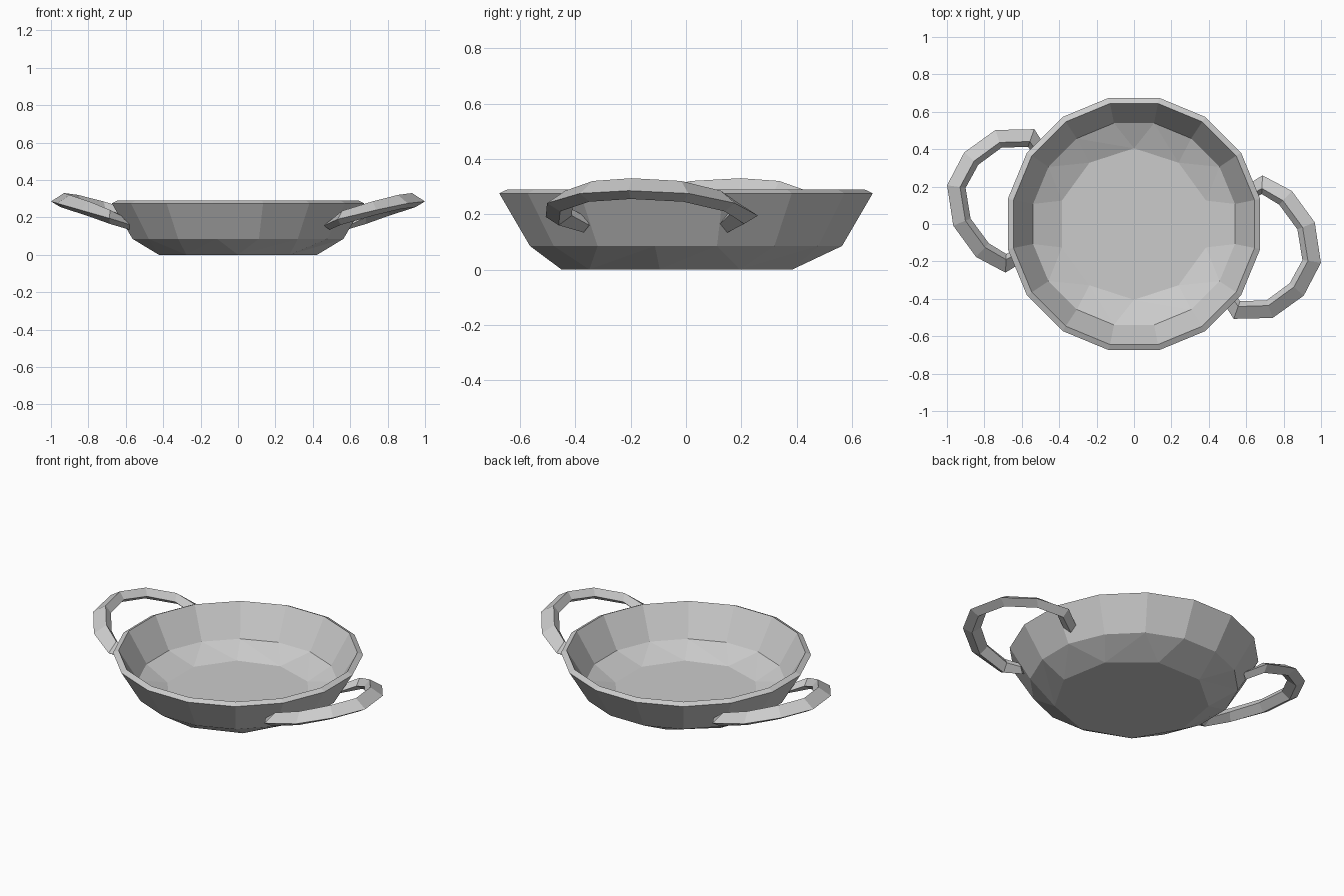
import bpy, bmesh
from math import cos, sin, pi, radians
from mathutils import Vector, Matrix

if "Cube" in bpy.data.objects:
    bpy.data.objects.remove(bpy.data.objects["Cube"])

COLOUR = (0.6, 0.6, 0.6, 1)
grey = bpy.data.materials.new("plain grey")
grey.use_nodes = True
grey.diffuse_color = COLOUR
grey.node_tree.nodes["Principled BSDF"].inputs["Base Color"].default_value = COLOUR


def finish(bm, name):
    bmesh.ops.recalc_face_normals(bm, faces=bm.faces)
    mesh = bpy.data.meshes.new(name)
    bm.to_mesh(mesh)
    bm.free()
    mesh.materials.append(grey)
    obj = bpy.data.objects.new(name, mesh)
    bpy.context.collection.objects.link(obj)
    return obj


def ring(bm, radius, z, sides, start, y=0):
    """A closed loop of vertices around the z axis."""
    turn = [radians(start) + 2 * pi * i / sides for i in range(sides)]
    return [bm.verts.new((radius * cos(a), y + radius * sin(a), z)) for a in turn]


def stitch(bm, a, b, start_a, start_b):
    """Join two rings, filling with triangles where the counts differ."""
    n, m, i, j = len(a), len(b), 0, 0
    step = lambda k, count, start: start + 360 * k / count
    while i < n or j < m:
        next_a = step(i + 1, n, start_a) if i < n else 1e9
        next_b = step(j + 1, m, start_b) if j < m else 1e9
        if abs(next_a - next_b) < 1:
            bm.faces.new((a[i % n], a[(i + 1) % n], b[(j + 1) % m], b[j % m]))
            i, j = i + 1, j + 1
        elif next_a < next_b:
            bm.faces.new((a[i % n], a[(i + 1) % n], b[j % m]))
            i += 1
        else:
            bm.faces.new((a[i % n], b[(j + 1) % m], b[j % m]))
            j += 1


# Bowl: radius, height, sides, starting angle, y shift, from base up and back inside
bm = bmesh.new()
profile = [
    (0.43, 0.0, 9, -10, -0.02),
    (0.575, 0.085, 16, -11.25, 0),
    (0.688, 0.275, 16, -11.25, 0),
    (0.657, 0.29, 16, -11.25, 0),
    (0.55, 0.11, 16, -11.25, 0),
    (0.405, 0.045, 10, -18, 0),
]
loops = [ring(bm, *p) for p in profile]
for k in range(len(loops) - 1):
    stitch(bm, loops[k], loops[k + 1], profile[k][3], profile[k + 1][3])
bm.faces.new(loops[0])
bm.faces.new(loops[-1])
finish(bm, "bowl")

# Handle: a diamond section swept along a rising loop
path = [Vector(p) for p in (
    (0.49, -0.37, 0.16), (0.55, -0.46, 0.195), (0.725, -0.455, 0.245),
    (0.87, -0.35, 0.28), (0.95, -0.2, 0.29), (0.92, -0.01, 0.28),
    (0.81, 0.14, 0.245), (0.685, 0.21, 0.2), (0.58, 0.15, 0.16))]
section = [(0.05, -0.005), (-0.02, 0.04), (-0.05, 0.0), (0.0, -0.035)]


def handle(name, angle):
    bm = bmesh.new()
    rows = []
    for i, p in enumerate(path):
        along = path[min(i + 1, len(path) - 1)] - path[max(i - 1, 0)]
        out = Vector((along.y, -along.x, 0)).normalized()
        size = 0.75 if i in (0, len(path) - 1) else 1
        rows.append([bm.verts.new(p + size * (out * u + Vector((0, 0, v))))
                     for u, v in section])
    for a, b in zip(rows, rows[1:]):
        for k in range(4):
            bm.faces.new((a[k], a[(k + 1) % 4], b[(k + 1) % 4], b[k]))
    bm.faces.new(rows[0])
    bm.faces.new(rows[-1])
    bmesh.ops.transform(bm, matrix=Matrix.Rotation(angle, 4, "Z"), verts=bm.verts)
    finish(bm, name)


handle("left_handle", 0)
handle("right_handle", pi)
